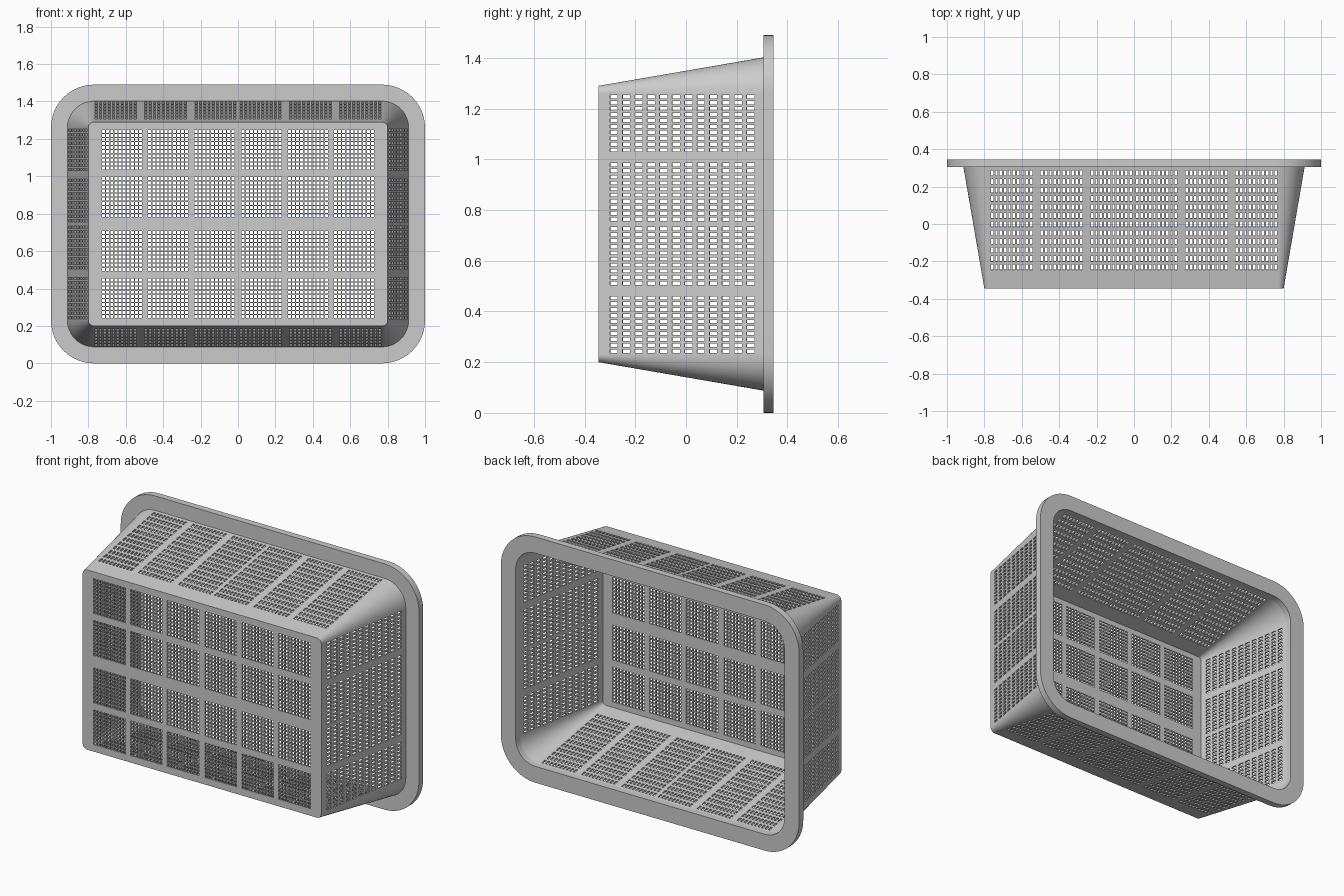
import bpy, bmesh, math

if "Cube" in bpy.data.objects:
    bpy.data.objects.remove(bpy.data.objects["Cube"])

CX, CZ, MID = 0.77, 0.515, 0.745      # shared corner centres, height of the middle
Y0, Y1 = -0.345, 0.335                # wall start (base) and end (inside rim)
R0, SLOPE = 0.03, 0.112 / 0.65        # base corner radius, wall draft
ARC = 12


def radius(y):
    return R0 + (y - Y0) * SLOPE


def mirrored(panels):
    return [(-b, -a) for a, b in reversed(panels)] + panels


def cuts(lo, hi, panels, n, duty):
    """Grid lines from lo to hi, plus the indices of intervals that are slots."""
    lines, slots = [lo], set()
    for a, b in panels:
        pitch = (b - a) / (n - 1 + duty)
        for k in range(n):
            slots.add(len(lines))
            lines += [a + k * pitch, a + (k + duty) * pitch]
    return lines + [hi], slots


def finish(bm, name):
    bmesh.ops.remove_doubles(bm, verts=bm.verts, dist=0.0002)
    bmesh.ops.recalc_face_normals(bm, faces=bm.faces)
    mesh = bpy.data.meshes.new(name)
    bm.to_mesh(mesh)
    bm.free()
    ob = bpy.data.objects.new(name, mesh)
    bpy.context.collection.objects.link(ob)
    bpy.ops.object.select_all(action='DESELECT')
    bpy.context.view_layer.objects.active = ob
    ob.select_set(True)
    return ob


bm = bmesh.new()


def face(pts):
    bm.faces.new([bm.verts.new(p) for p in pts])


def grid(us, vs, point):
    """Perforated sheet: every cell where a slot column meets a slot row is open."""
    (ul, uh), (vl, vh) = us, vs
    vt = [[bm.verts.new(point(u, v)) for v in vl] for u in ul]
    for i in range(len(ul) - 1):
        for j in range(len(vl) - 1):
            if not (i in uh and j in vh):
                bm.faces.new((vt[i][j], vt[i + 1][j], vt[i + 1][j + 1], vt[i][j + 1]))


# slot layouts
base_x = cuts(-CX, CX, mirrored([(0.02, 0.233), (0.267, 0.48), (0.513, 0.727)]), 10, 0.72)
base_z = cuts(-CZ, CZ, mirrored([(0.037, 0.25), (0.292, 0.503)]), 10, 0.72)
long_x = cuts(-CX, CX, mirrored([(0.012, 0.23), (0.275, 0.5), (0.543, 0.765)]), 10, 0.55)
long_y = cuts(Y0, Y1, [(-0.245, 0.287)], 12, 0.62)
end_z = cuts(-CZ, CZ, mirrored([(0.012, 0.24), (0.285, 0.508)]), 10, 0.55)
end_y = cuts(Y0, Y1, [(-0.30, 0.27)], 12, 0.62)

# base panel and its solid border
grid(base_x, base_z, lambda u, v: (u, Y0, MID + v))
for s in (-1, 1):
    face([(u, Y0, MID + s * CZ) for u in base_x[0]] +
         [(u, Y0, MID + s * (CZ + R0)) for u in reversed(long_x[0])])
    face([(s * CX, Y0, MID + v) for v in base_z[0]] +
         [(s * (CX + R0), Y0, MID + v) for v in reversed(end_z[0])])

    # long walls and end walls
    grid(long_x, long_y, lambda u, y: (u, y, MID + s * (CZ + radius(y))))
    grid(end_z, end_y, lambda v, y: (s * (CX + radius(y)), y, MID + v))

# flared corners
for sx in (-1, 1):
    for sz in (-1, 1):
        def ray(i, y, r=None):
            a = math.pi / 2 * i / ARC
            r = radius(y) if r is None else r
            return (sx * (CX + r * math.cos(a)), y, MID + sz * (CZ + r * math.sin(a)))

        for i in range(ARC):
            left = end_y[0] if i == 0 else [Y0, Y1]
            right = long_y[0] if i == ARC - 1 else [Y0, Y1]
            face([ray(i, y) for y in left] + [ray(i + 1, y) for y in reversed(right)])
            face([ray(i, Y0, 0), ray(i, Y0), ray(i + 1, Y0)])

basket = finish(bm, "basket_body")
# thicken inwards: normals must point out of the basket
front = next(p for p in basket.data.polygons if abs(p.normal.y) > 0.99)
solid = basket.modifiers.new("thickness", 'SOLIDIFY')
solid.thickness = 0.01
solid.offset = -1 if front.normal.y < 0 else 1
solid.use_even_offset = True
bpy.ops.object.modifier_apply(modifier=solid.name)
bpy.ops.object.shade_smooth_by_angle(angle=math.radians(30))

# flat rim around the opening
bm = bmesh.new()


def loop(r, y):
    pts = []
    for q, (sx, sz) in enumerate([(1, 1), (-1, 1), (-1, -1), (1, -1)]):
        for i in range(ARC + 1):
            a = math.pi / 2 * (q + i / ARC)
            pts.append(bm.verts.new((sx * CX + r * math.cos(a), y,
                                     MID + sz * CZ + r * math.sin(a))))
    return pts


RIM_IN, RIM_OUT = 0.131, 0.23
loops = [loop(r, y) for r, y in ((RIM_IN, 0.305), (RIM_OUT, 0.305),
                                 (RIM_OUT, 0.345), (RIM_IN, 0.345))]
for k in range(4):
    a, b = loops[k], loops[(k + 1) % 4]
    for i in range(len(a)):
        j = (i + 1) % len(a)
        bm.faces.new((a[i], a[j], b[j], b[i]))
finish(bm, "rim")
bpy.ops.object.shade_smooth_by_angle(angle=math.radians(30))
